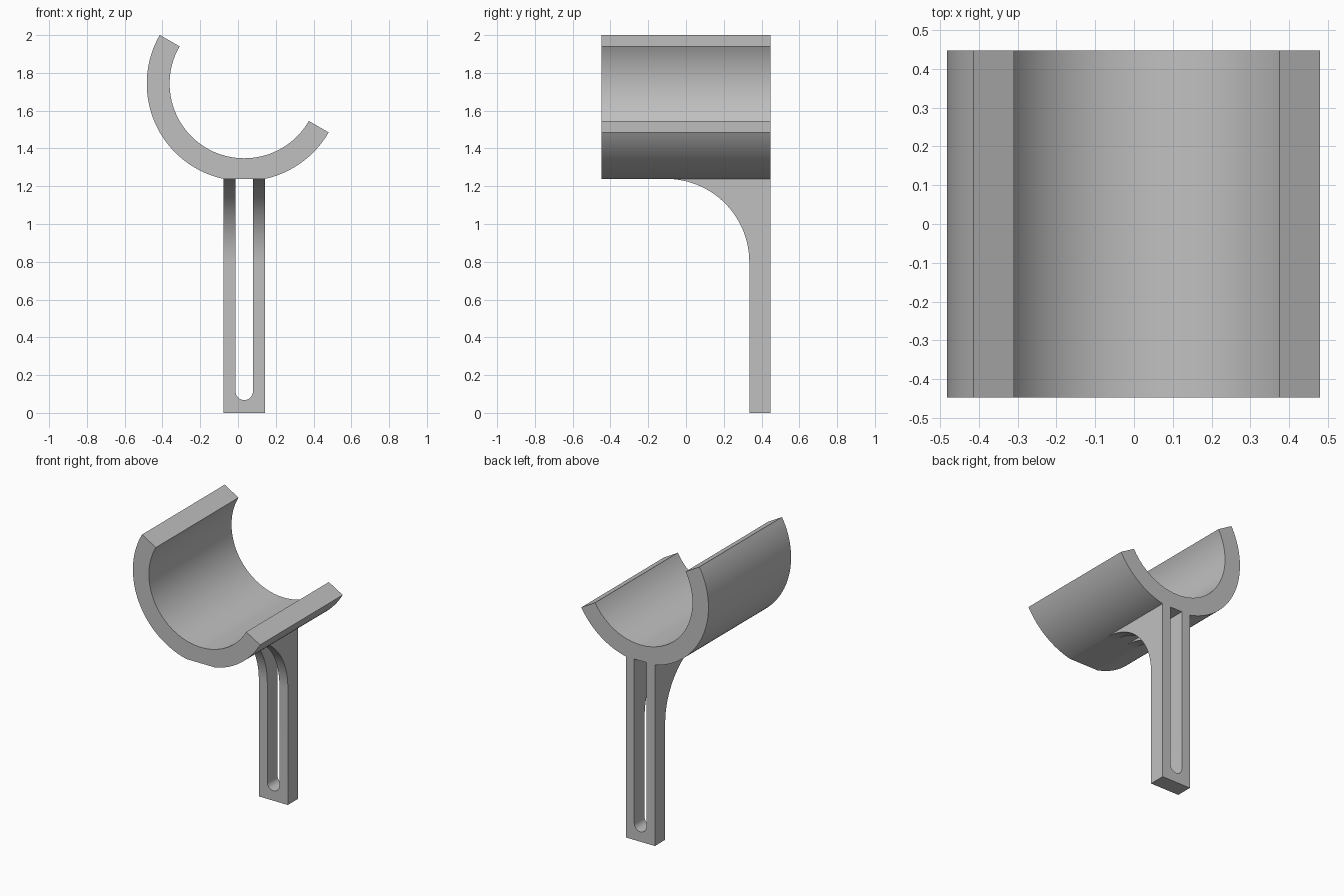
import bpy, bmesh
from math import sin, cos, radians, sqrt

if "Cube" in bpy.data.objects:
    bpy.data.objects.remove(bpy.data.objects["Cube"])

CX, CZ = 0.033, 1.743             # axis of the cradle
R_OUT, R_IN = 0.516, 0.395
HALF_Y = 0.447
HALF_W = 0.11                     # half width of the stem
FLAT_Z = CZ - sqrt(R_OUT ** 2 - HALF_W ** 2)

grey = bpy.data.materials.new("grey_plastic")
grey.use_nodes = True
colour = (0.53, 0.53, 0.53, 1)
grey.diffuse_color = colour
grey.node_tree.nodes["Principled BSDF"].inputs["Base Color"].default_value = colour


def arc(cx, cy, r, a0, a1, n):
    angles = [radians(a0 + (a1 - a0) * i / n) for i in range(n + 1)]
    return [(cx + r * cos(a), cy + r * sin(a)) for a in angles]


def extrude(name, profile, place, lo, hi):
    """Sweep a closed 2D profile from lo to hi; place maps (u, v, depth) to xyz."""
    bm = bmesh.new()
    a, b = [[bm.verts.new(place(u, v, d)) for u, v in profile] for d in (lo, hi)]
    bm.faces.new(a)
    bm.faces.new(b)
    n = len(profile)
    for i in range(n):
        j = (i + 1) % n
        bm.faces.new((a[i], a[j], b[j], b[i]))
    bmesh.ops.recalc_face_normals(bm, faces=bm.faces)
    mesh = bpy.data.meshes.new(name)
    bm.to_mesh(mesh)
    bm.free()
    obj = bpy.data.objects.new(name, mesh)
    bpy.context.collection.objects.link(obj)
    mesh.materials.append(grey)
    return obj


def along_y(u, v, d):
    return (u, d, v)


def along_x(u, v, d):
    return (d, u, v)


def smooth(obj):
    bpy.ops.object.select_all(action='DESELECT')
    obj.select_set(True)
    bpy.context.view_layer.objects.active = obj
    bpy.ops.object.shade_smooth_by_angle(angle=radians(10))


# Half-pipe cradle, tilted, with a flat strip underneath
outer = [(x, max(z, FLAT_Z)) for x, z in arc(CX, CZ, R_OUT, 150, 330, 90)
         if abs(x - CX) > HALF_W or z > CZ]
inner = arc(CX, CZ, R_IN, 330, 150, 90)
half = len([p for p in outer if p[0] < CX])
outer[half:half] = [(CX - HALF_W, FLAT_Z), (CX + HALF_W, FLAT_Z)]
cradle = extrude("cradle", outer + inner, along_y, -HALF_Y, HALF_Y)
smooth(cradle)

# Stem with a curved gusset that runs forward under the cradle
FRONT_Y, GUSSET_R = 0.335, 0.44
top = FLAT_Z + 0.004
side = [(HALF_Y, 0), (FRONT_Y, 0)]
side += arc(FRONT_Y - GUSSET_R, FLAT_Z - GUSSET_R, GUSSET_R, 0, 90, 40)
side += [(FRONT_Y - GUSSET_R, top), (HALF_Y, top)]
stem = extrude("stem", side, along_x, CX - HALF_W, CX + HALF_W)

# Long slot with a rounded lower end, cut through stem and gusset
SLOT_R = 0.046
slot = [(CX - SLOT_R, 1.4)] + arc(CX, 0.114, SLOT_R, 180, 360, 24) + [(CX + SLOT_R, 1.4)]
cutter = extrude("slot_cutter", slot, along_y, -0.6, 0.6)
cutter.hide_render = True
cut = stem.modifiers.new("slot", 'BOOLEAN')
cut.operation = 'DIFFERENCE'
cut.solver = 'EXACT'
cut.object = cutter
bpy.context.view_layer.objects.active = stem
bpy.ops.object.modifier_apply(modifier=cut.name)
bpy.data.objects.remove(cutter)
smooth(stem)
